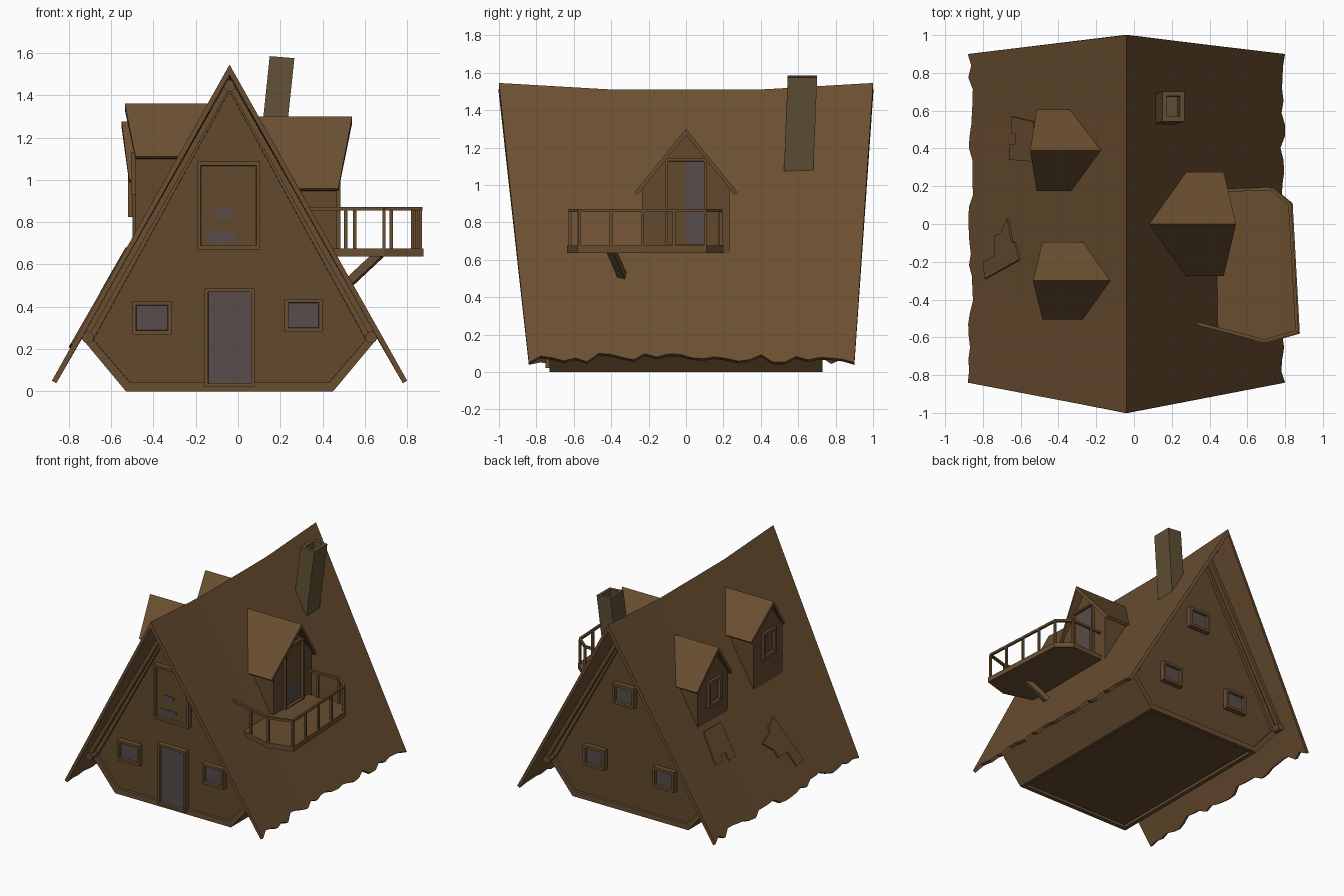
import bpy, bmesh, math, random
from mathutils import Matrix, Vector

random.seed(4)
if "Cube" in bpy.data.objects:
    bpy.data.objects.remove(bpy.data.objects["Cube"])


def material(name, rgb):
    m = bpy.data.materials.new(name)
    m.use_nodes = True
    m.diffuse_color = (*rgb, 1)
    m.node_tree.nodes["Principled BSDF"].inputs["Base Color"].default_value = (*rgb, 1)
    return m


ROOF = material("roof brown", (0.147, 0.078, 0.031))
WALL = material("wall brown", (0.122, 0.067, 0.027))
TRIM = material("trim brown", (0.138, 0.075, 0.030))
STONE = material("chimney brown", (0.118, 0.080, 0.036))
GLASS = material("dusky glass", (0.095, 0.072, 0.070))

CX, SPAN, EAVE_Z = -0.04, 0.84, 0.05


def finish(name, bm, *mats):
    me = bpy.data.meshes.new(name)
    bm.to_mesh(me)
    bm.free()
    for m in mats:
        me.materials.append(m)
    ob = bpy.data.objects.new(name, me)
    bpy.context.collection.objects.link(ob)
    return ob


def prism_mesh(pts, vec):
    bm = bmesh.new()
    f = bm.faces.new([bm.verts.new(p) for p in pts])
    out = bmesh.ops.extrude_face_region(bm, geom=[f], use_keep_orig=True)
    moved = [e for e in out["geom"] if isinstance(e, bmesh.types.BMVert)]
    bmesh.ops.translate(bm, verts=moved, vec=vec)
    bmesh.ops.recalc_face_normals(bm, faces=bm.faces)
    return bm


def prism(name, pts, vec, mat):
    return finish(name, prism_mesh(pts, vec), mat)


def beam(name, p, q, r, mat, sides=4):
    """Straight bar of radius r from p to q."""
    p, q = Vector(p), Vector(q)
    d = (q - p).normalized()
    a = d.cross(Vector((0, 0, 1)) if abs(d.z) < 0.9 else Vector((0, 1, 0))).normalized()
    b = d.cross(a)
    ring = [math.tau * (i + 0.5) / sides for i in range(sides)]
    return prism(name, [p + (a * math.cos(t) + b * math.sin(t)) * r for t in ring], q - p, mat)


def sheet(name, rows, thick, mat):
    """Grid of points given a thickness towards the inside."""
    bm = bmesh.new()
    vs = [[bm.verts.new(p) for p in row] for row in rows]
    for a, b in zip(vs, vs[1:]):
        for i in range(len(a) - 1):
            f = bm.faces.new((a[i], a[i + 1], b[i + 1], b[i]))
            f.normal_update()
            if f.normal.z < 0:
                f.normal_flip()
    ob = finish(name, bm, mat)
    mod = ob.modifiers.new("thickness", "SOLIDIFY")
    mod.thickness, mod.offset, mod.use_even_offset = thick, -1, True
    return ob


def ridge_z(y):
    return 1.51 + 0.035 * max(0, (abs(y) - 0.4) / 0.6)


def roof_z(x, y):
    r = ridge_z(y)
    return r - (r - EAVE_Z) * abs(x - CX) / SPAN


def roof_x(z, side):
    return CX + side * SPAN * (1.51 - z) / (1.51 - EAVE_Z)


def window(name, centre, yaw, w, h, border, pane=GLASS, depth=0.06):
    """Framed opening with a recessed pane, facing -y before the turn."""
    bm = bmesh.new()
    bmesh.ops.create_cube(bm, size=1, matrix=Matrix.Diagonal((w, depth, h, 1)))
    bm.normal_update()
    front = min(bm.faces, key=lambda f: f.normal.y)
    bmesh.ops.inset_individual(bm, faces=[front], thickness=border, depth=0)
    bmesh.ops.inset_individual(bm, faces=[front], thickness=0.002, depth=-0.02)
    front.material_index = 1
    bm.transform(Matrix.Translation(centre) @ Matrix.Rotation(math.radians(yaw), 4, "Z"))
    return finish(name, bm, TRIM, pane)


# Main roof with sagging ridge and ragged eaves
N = 28
steps = [-1 + 2 * i / N for i in range(N + 1)]


def eave(side):
    row = []
    for k in steps:
        d = SPAN - (0 if abs(k) == 1 else random.uniform(0, 0.03))
        y = 0.87 * k + 0.03
        row.append((CX + side * d, y, 1.51 - (1.51 - EAVE_Z) * d / SPAN))
    return row


sheet("main_roof", [eave(-1), [(CX, k, ridge_z(k)) for k in steps], eave(1)], 0.024, ROOF)

# House body with recessed gables and underside
half = [(0.49, 0), (0.69, 0.24)]
hexagon = [(CX + x, z) for x, z in half] + [(CX, 1.465)] + [(CX - x, z) for x, z in reversed(half)]
body = prism_mesh([(x, -0.73, z) for x, z in hexagon], (0, 1.46, 0))
body.normal_update()
panels = [f for f in body.faces if abs(f.normal.y) > 0.9 or f.normal.z < -0.9]
bmesh.ops.inset_individual(body, faces=panels, thickness=0.045, depth=0)
bmesh.ops.inset_individual(body, faces=panels, thickness=0.001, depth=-0.02)
for f in panels:
    f.material_index = 1
finish("house_body", body, TRIM, WALL)

# Round logs running through the gables
for name, x, z, l in (("ridge_log", CX, 1.445, 0.86), ("left_log", 0.63, 0.255, 0.79),
                      ("right_log", -0.71, 0.255, 0.79)):
    beam(name, (x, -l, z), (x, l, z), 0.028, TRIM, 12)

# Rafters under the roof at both gables
for y in (-0.76, 0.76):
    for s in (-1, 1):
        beam("gable_rafter", (CX + s * 0.01, y, 1.45), (CX + s * 0.69, y, 0.25), 0.024, TRIM)

# Door and windows of the two gables
window("front_door", (-0.04, -0.72, 0.253), 0, 0.235, 0.465, 0.022)
window("upper_front_window", (-0.045, -0.72, 0.878), 0, 0.30, 0.415, 0.026, WALL)
window("front_right_window", (-0.407, -0.72, 0.347), 0, 0.185, 0.155, 0.025)
window("front_left_window", (0.31, -0.72, 0.36), 0, 0.18, 0.155, 0.025)
window("upper_back_window", (0.01, 0.72, 0.89), 180, 0.18, 0.155, 0.028)
window("back_left_window", (0.26, 0.72, 0.35), 180, 0.18, 0.155, 0.028)
window("back_right_window", (-0.33, 0.72, 0.34), 180, 0.18, 0.155, 0.028)

# Glass showing through the boarded upper window
for cx, cz, rx, rz in ((-0.075, 0.845, 0.045, 0.028), (-0.08, 0.735, 0.075, 0.032)):
    ring = [math.tau * i / 12 for i in range(12)]
    prism("broken_pane", [(cx + rx * math.cos(t), -0.735, cz + rz * math.sin(t)
                           + 0.3 * rz * math.cos(2 * t)) for t in ring], (0, 0.008, 0), GLASS)


# Dormers
def dormer(name, s, yc, hw, apex, eave_z, x_apex, x_eave, x_wall):
    ends = ((yc - hw, eave_z, x_eave), (yc, apex, x_apex), (yc + hw, eave_z, x_eave))
    rows = [[(roof_x(z, s) - s * 0.02, y, z), (s * x, y, z)] for y, z, x in ends]
    sheet(name + "_roof", rows, 0.02, ROOF)
    w = hw * 0.85
    shoulder = apex - (apex - eave_z) * 0.85 - 0.025
    base = roof_z(s * x_wall, yc) - 0.03
    prof = [(yc - w, base), (yc + w, base), (yc + w, shoulder), (yc, apex - 0.025),
            (yc - w, shoulder)]
    prism(name + "_wall", [(s * x_wall, y, z) for y, z in prof], (-s * 0.32, 0, 0), WALL)


dormer("balcony_dormer", 1, 0, 0.275, 1.30, 0.96, 0.54, 0.475, 0.465)
window("balcony_door", (0.455, 0, 0.905), 90, 0.225, 0.475, 0.022)
dormer("back_dormer", -1, 0.39, 0.215, 1.275, 1.0, 0.55, 0.515, 0.50)
window("back_dormer_window", (-0.49, 0.38, 0.925), -90, 0.16, 0.2, 0.032)
dormer("front_dormer", -1, -0.30, 0.205, 1.36, 1.11, 0.535, 0.485, 0.485)
window("front_dormer_window", (-0.475, -0.30, 1.03), -90, 0.16, 0.2, 0.032)

# Balcony floor, railing and strut
outline = [(0.36, -0.54), (0.69, -0.635), (0.878, -0.58), (0.84, 0.11), (0.73, 0.2), (0.42, 0.185)]
prism("balcony_floor", [(x, y, 0.637) for x, y in outline], (0, 0, 0.038), TRIM)
rail = [(0.33, -0.525), (0.69, -0.62), (0.863, -0.57), (0.825, 0.105), (0.725, 0.187), (0.38, 0.175)]
for i, (a, b) in enumerate(zip(rail, rail[1:])):
    beam("handrail", (*a, 0.863), (*b, 0.863), 0.012, TRIM)
    posts = 4 if i == 2 else 2 if i in (0, 4) else 1
    for j in range(posts):
        if i + j:
            p = Vector(a).lerp(Vector(b), j / posts)
            beam("railing_post", (*p, 0.67), (*p, 0.86), 0.011, TRIM)
beam("balcony_strut", (0.51, -0.335, 0.50), (0.67, -0.40, 0.65), 0.028, TRIM)

# Leaning hollow chimney
bm = bmesh.new()
bmesh.ops.create_cube(bm, size=1, matrix=Matrix.Diagonal((0.117, 0.157, 0.52, 1)))
bm.normal_update()
top = max(bm.faces, key=lambda f: f.normal.z)
bmesh.ops.inset_individual(bm, faces=[top], thickness=0.034, depth=0)
bmesh.ops.inset_individual(bm, faces=[top], thickness=0.001, depth=-0.12)
lean = Matrix.Identity(4)
lean[0][2], lean[1][2], lean[2][0] = 0.105, 0.04, -0.08
lean.translation = (0.181, 0.612, 1.32)
bm.transform(lean)
finish("chimney", bm, STONE)

# Shingle patches on the right roof slope
patches = [
    [(-.64, .57), (-.52, .54), (-.52, .33), (-.65, .34), (-.65, .42), (-.62, .42), (-.62, .48), (-.64, .48)],
    [(-.66, .03), (-.64, -.09), (-.62, -.1), (-.6, -.19), (-.78, -.29), (-.79, -.2), (-.73, -.17),
     (-.73, -.06), (-.7, -.05)],
]
for pts in patches:
    prism("roof_patch", [(x, y, roof_z(x, y) - 0.004) for x, y in pts], (-0.011, 0, 0.006), ROOF)
